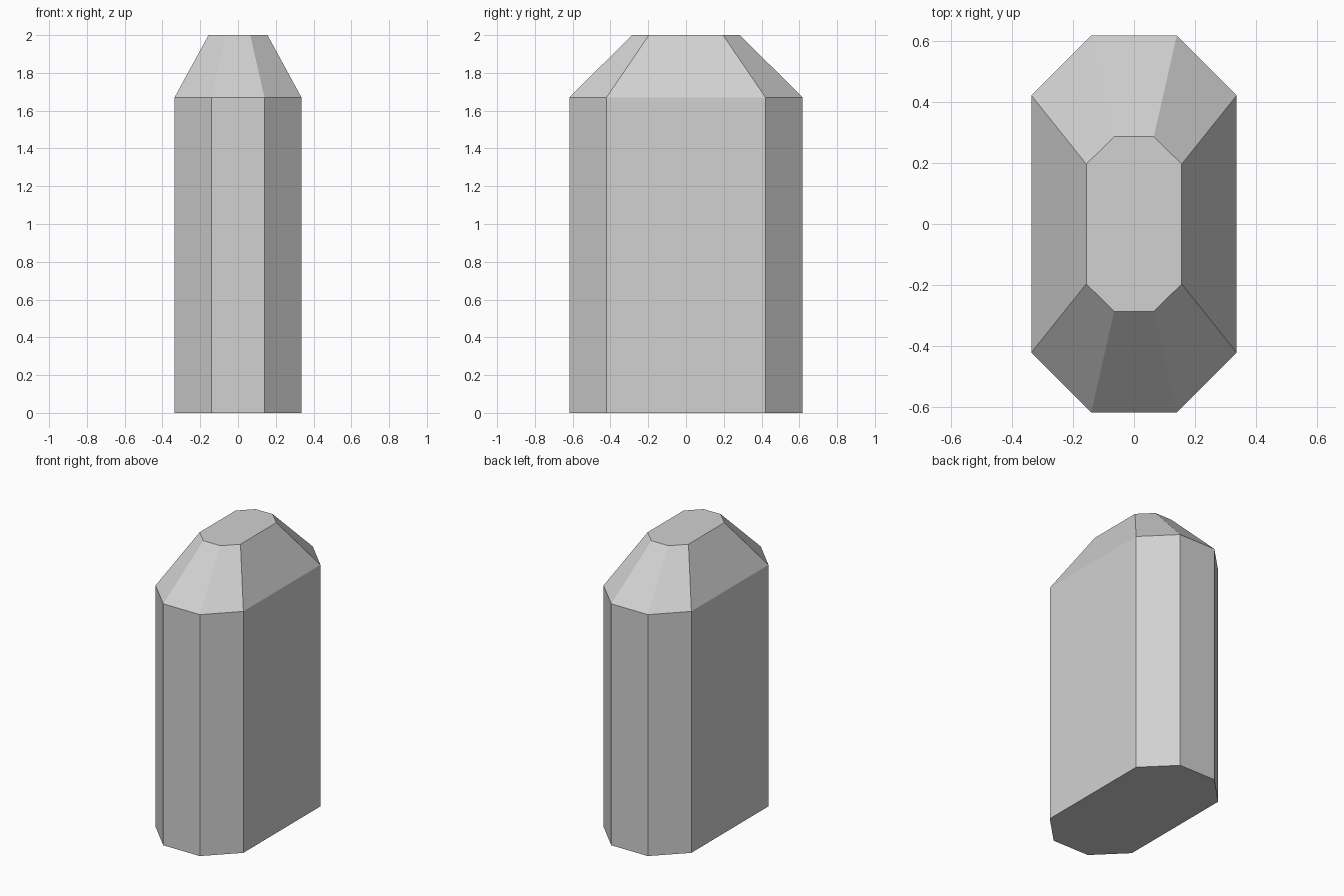
import bpy
import bmesh

default_cube = bpy.data.objects.get("Cube")
if default_cube:
    bpy.data.objects.remove(default_cube, do_unlink=True)

# Plain grey material
grey = bpy.data.materials.new("plain_grey")
grey.use_nodes = True
colour = (0.64, 0.64, 0.64, 1.0)
grey.diffuse_color = colour
grey.node_tree.nodes["Principled BSDF"].inputs["Base Color"].default_value = colour


def octagon(bm, half_x, half_y, flat_x, flat_y, z):
    """Ring of eight vertices: a rectangle with its corners cut."""
    quarter = [(half_x, flat_y), (flat_x, half_y)]
    ring = []
    for sx, sy in ((1, 1), (-1, 1), (-1, -1), (1, -1)):
        corner = quarter if sx * sy > 0 else quarter[::-1]
        ring += [bm.verts.new((sx * x, sy * y, z)) for x, y in corner]
    return ring


# Chamfered pillar: straight shaft with a tapered, flat-topped cap
bm = bmesh.new()
rings = [
    octagon(bm, 0.336, 0.617, 0.14, 0.421, 0.0),
    octagon(bm, 0.336, 0.617, 0.14, 0.421, 1.67),
    octagon(bm, 0.156, 0.286, 0.065, 0.196, 2.0),
]
for low, high in zip(rings, rings[1:]):
    for i in range(8):
        j = (i + 1) % 8
        bm.faces.new((low[i], low[j], high[j], high[i]))
bm.faces.new(rings[0][::-1])
bm.faces.new(rings[-1])
bmesh.ops.recalc_face_normals(bm, faces=bm.faces)

mesh = bpy.data.meshes.new("pillar")
bm.to_mesh(mesh)
bm.free()
mesh.materials.append(grey)
pillar = bpy.data.objects.new("pillar", mesh)
bpy.context.collection.objects.link(pillar)
